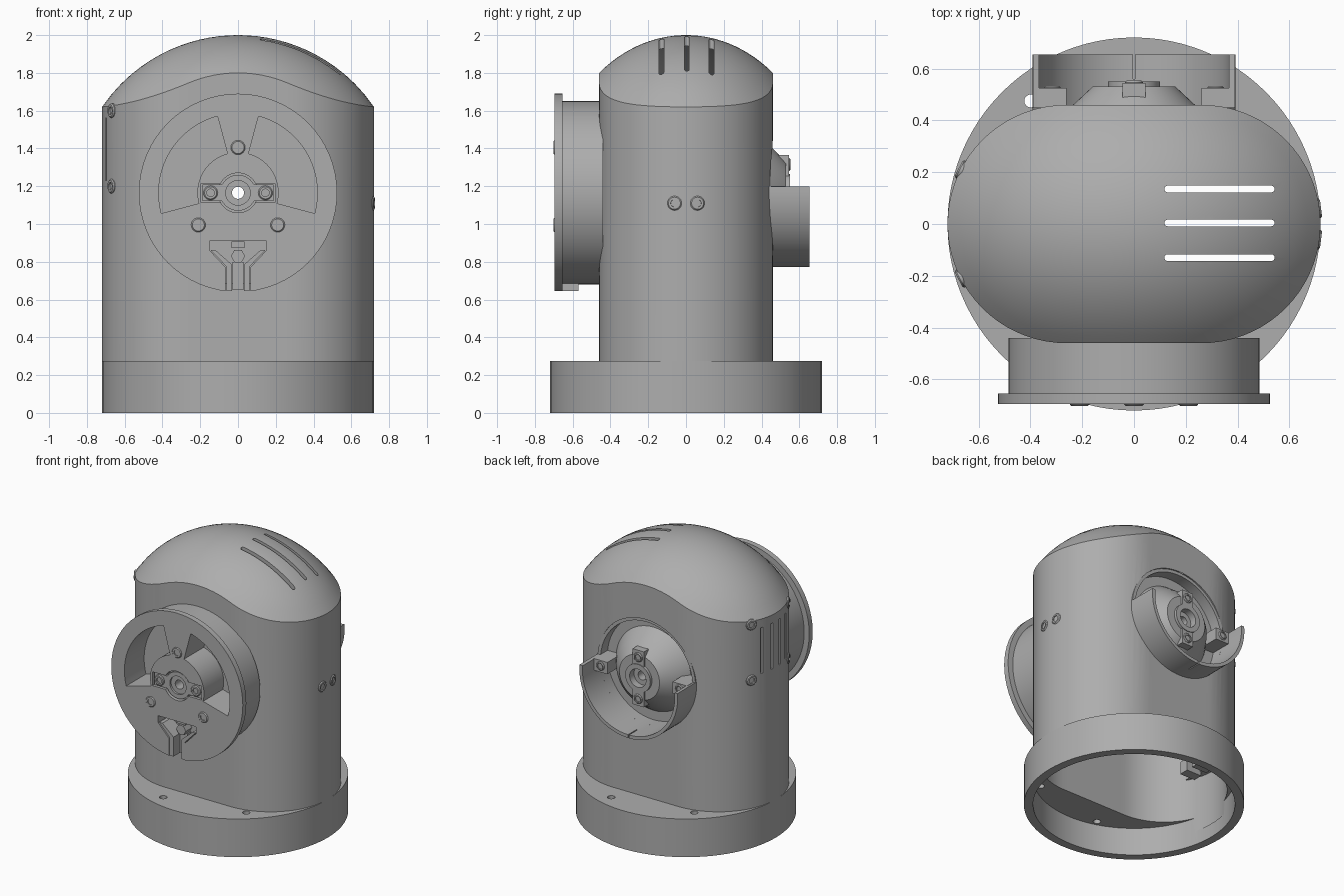
import bpy, bmesh
from math import sin, cos, pi, sqrt, radians
from mathutils import Vector

if "Cube" in bpy.data.objects:
    bpy.data.objects.remove(bpy.data.objects["Cube"], do_unlink=True)

grey = bpy.data.materials.new("plain grey")
grey.use_nodes = True
COLOR = (0.42, 0.42, 0.42, 1)
grey.diffuse_color = COLOR
grey.node_tree.nodes["Principled BSDF"].inputs["Base Color"].default_value = COLOR

AXIS_Z = 1.165          # height of the front-to-back shaft


def make(name, verts, faces):
    bm = bmesh.new()
    vs = [bm.verts.new(v) for v in verts]
    for f in faces:
        bm.faces.new([vs[i] for i in f])
    bmesh.ops.recalc_face_normals(bm, faces=bm.faces)
    mesh = bpy.data.meshes.new(name)
    bm.to_mesh(mesh)
    bm.free()
    ob = bpy.data.objects.new(name, mesh)
    bpy.context.collection.objects.link(ob)
    mesh.materials.append(grey)
    return ob


def prism(name, pts, d0, d1, axis="y"):
    """Extrude a 2D outline along an axis."""
    place = {"x": lambda u, v, d: (d, u, v),
             "y": lambda u, v, d: (u, d, v),
             "z": lambda u, v, d: (u, v, d)}[axis]
    n = len(pts)
    verts = [place(u, v, d) for d in (d0, d1) for u, v in pts]
    faces = [(i, (i + 1) % n, n + (i + 1) % n, n + i) for i in range(n)]
    return make(name, verts, faces + [list(range(n)), list(range(n, 2 * n))])


def arc(r, a0=0, a1=360, n=48, u=0, v=0):
    steps = n if a1 - a0 == 360 else n + 1
    angles = [radians(a0 + (a1 - a0) * i / n) for i in range(steps)]
    return [(u + r * cos(a), v + r * sin(a)) for a in angles]


def rect(u0, u1, v0, v1):
    return [(u0, v0), (u1, v0), (u1, v1), (u0, v1)]


def lathe(name, profile, center=(0, 0, AXIS_Z), axis=(0, 1, 0), n=64):
    """Spin a closed (radius, distance) profile round an axis."""
    q = Vector(axis).to_track_quat("Z", "Y")
    m = len(profile)
    verts = [Vector(center) + q @ Vector((r * cos(2 * pi * i / n), r * sin(2 * pi * i / n), d))
             for i in range(n) for r, d in profile]
    faces = [(i * m + j, i * m + (j + 1) % m, (i + 1) % n * m + (j + 1) % m, (i + 1) % n * m + j)
             for i in range(n) for j in range(m)]
    return make(name, verts, faces)


def cut(ob, *cutters):
    for c in cutters:
        mod = ob.modifiers.new("cut", "BOOLEAN")
        mod.operation, mod.solver, mod.object = "DIFFERENCE", "EXACT", c
        bpy.context.view_layer.objects.active = ob
        bpy.ops.object.modifier_apply(modifier=mod.name)
        bpy.data.objects.remove(c, do_unlink=True)


def dome_height(x, y):
    return 2 - 0.872 + sqrt(0.872 ** 2 - x * x - (1.208 * y) ** 2)


def body_solid(name, z0, inset):
    """Upright solid with an oval plan and a domed top."""
    r, c = 0.46 - inset, 0.26
    half = arc(r, -90, 90, 36, c) + [(c - 2 * c * i / 12, r) for i in range(1, 12)]
    loop = half + [(-x, -y) for x, y in half]
    n, rings = len(loop), 14
    verts = [(x, y, z0) for x, y in loop]
    for k in range(rings):
        s = 1 - k / rings
        verts += [(x * s, y * s, dome_height(x * s, y * s) - inset) for x, y in loop]
    verts.append((0, 0, 2 - inset))
    faces = [(k * n + i, k * n + (i + 1) % n, (k + 1) * n + (i + 1) % n, (k + 1) * n + i)
             for k in range(rings) for i in range(n)]
    faces += [(rings * n + i, rings * n + (i + 1) % n, len(verts) - 1) for i in range(n)]
    return make(name, verts, faces + [list(range(n))])


def screw(name, center, axis, r=0.038):
    lathe(name, [(0.006, -0.03), (r, -0.03), (r, 0.004), (r - 0.006, 0.01), (0.02, 0.01),
                 (0.02, -0.012), (0.006, -0.012)], center, axis, 24)


# Base ring, open underneath, with screw holes in its ledges
base = prism("base_ring", arc(0.72, n=96), 0, 0.275, "z")
cut(base, prism("c", arc(0.66, n=96), -0.1, 0.2, "z"), body_solid("c", 0.1, 0.05))
for a in (-107, -50, 73, 130):
    hole = (0.62 * cos(radians(a)), 0.62 * sin(radians(a)))
    cut(base, prism("c", arc(0.025, n=20, u=hole[0], v=hole[1]), 0.1, 0.4, "z"))

# Hollow domed housing
body = body_solid("housing", 0.27, 0)
cut(body, body_solid("c", 0.2, 0.05),
    prism("c", arc(0.39, n=64, v=AXIS_Z), 0.3, 0.6),
    prism("c", arc(0.06, v=AXIS_Z), -0.6, -0.3))
for y in (-0.13, 0.004, 0.135):          # dome vents
    slot = arc(0.013, 90, 270, 8, 0.13, y) + arc(0.013, -90, 90, 8, 0.53, y)
    cut(body, prism("c", slot, 1.7, 2.1, "z"))
for y in (-0.135, -0.045, 0.045, 0.135):  # side vents
    cut(body, prism("c", rect(y - 0.011, y + 0.011, 1.23, 1.56), -0.8, -0.685, "x"))

# Front drum with flange, pockets and hub recess
drum = lathe("front_drum", [(0.032, 0.44), (0.485, 0.44), (0.485, 0.655), (0.525, 0.655),
                            (0.525, 0.695), (0.032, 0.695)], axis=(0, -1, 0))
for a in (-15, 105):
    sector = arc(0.42, a, a + 90, 24, 0, AXIS_Z) + arc(0.215, a, a + 90, 16, 0, AXIS_Z)[::-1]
    cut(drum, prism("c", sector, -0.8, -0.47))
cut(drum, prism("c", rect(-0.195, 0.195, AXIS_Z - 0.05, AXIS_Z + 0.05), -0.8, -0.665),
    prism("c", arc(0.105, v=AXIS_Z), -0.8, -0.655))
right_edge = [(0.065, 0.6), (0.065, 0.77), (0.15, 0.86), (0.15, 0.91)]
cut(drum, prism("c", right_edge + [(-x, z) for x, z in right_edge[::-1]], -0.8, -0.58))

# Hub bar and ring set in the recess
for s in (-1, 1):
    prism("hub_bar", rect(*sorted((s * 0.085, s * 0.188)), AXIS_Z - 0.044, AXIS_Z + 0.044), -0.685, -0.66)
    screw("hub_screw", (s * 0.145, -0.685, AXIS_Z), (0, -1, 0))
    screw("flange_screw", (s * 0.21, -0.692, 0.995), (0, -1, 0))
    # Rails of the latch slot
    rail = [(0.032, 0.645), (0.062, 0.645), (0.062, 0.775), (0.145, 0.862), (0.12, 0.862), (0.032, 0.785)]
    prism("latch_rail", [(s * x, z) for x, z in rail], -0.69, -0.57)
screw("flange_screw", (0, -0.692, 1.405), (0, -1, 0))
lathe("hub_ring", [(0.032, 0.65), (0.095, 0.65), (0.095, 0.685), (0.065, 0.685), (0.065, 0.67),
                   (0.032, 0.67)], axis=(0, -1, 0))
for z in (0.83, 0.89):
    prism("latch_nut", arc(0.038, n=6, v=z) if z < 0.85 else rect(-0.035, 0.035, z - 0.018, z + 0.018),
          -0.65, -0.57)
prism("latch_tongue", rect(-0.03, 0.03, 0.65, 0.80), -0.62, -0.57)

# Rear cup with its raised cone
lathe("rear_cup", [(0.032, 0.34), (0.41, 0.34), (0.41, 0.43), (0.39, 0.43), (0.39, 0.37),
                   (0.3, 0.37), (0.235, 0.46), (0.16, 0.53), (0.1, 0.53), (0.1, 0.55),
                   (0.065, 0.55), (0.065, 0.5), (0.032, 0.5)])
# Rear half collar with a thin wall, end tabs and hub tabs
collar = prism("rear_collar", arc(0.392, -185, 5, 48, 0, AXIS_Z) + arc(0.368, -185, 5, 48, 0, AXIS_Z)[::-1],
               0.36, 0.655)
cut(collar, prism("c", rect(-0.004, 0.004, 0.7, 0.85), 0.56, 0.7))
lathe("rear_rim", [(0.368, 0.36), (0.392, 0.36), (0.392, 0.45), (0.368, 0.45)])
for s in (-1, 1):
    prism("collar_tab", rect(*sorted((s * 0.26, s * 0.375)), AXIS_Z - 0.05, AXIS_Z + 0.035), 0.36, 0.525)
    screw("collar_screw", (s * 0.315, 0.523, AXIS_Z - 0.005), (0, 1, 0), 0.032)
    prism("hub_tab", rect(-0.045, 0.045, *sorted((AXIS_Z + s * 0.09, AXIS_Z + s * 0.2))), 0.44, 0.545)
    screw("hub_tab_screw", (0, 0.543, AXIS_Z + s * 0.15), (0, 1, 0), 0.034)
    # Housing side screws
    screw("side_screw", (0.712, s * 0.06, 1.11), (1, s * 0.13, 0))
    for z in (1.2, 1.6):
        screw("vent_screw", (-0.668, s * 0.21, z), (-0.89, s * 0.456, 0))

# Connector bracket inside the housing
prism("inner_plate", rect(-0.2, 0.14, 0.5, 0.6), -0.67, -0.61, "x")
for y in (-0.09, 0.03):
    prism("inner_plug", rect(y - 0.035, y + 0.035, 0.47, 0.56), -0.62, -0.5, "x")
for y in (-0.17, 0.11):
    screw("inner_screw", (-0.605, y, 0.55), (1, 0, 0), 0.03)

# Smooth curved faces, keep crisp edges
bpy.ops.object.select_all(action="DESELECT")
for ob in bpy.context.collection.objects:
    if ob.type == "MESH" and grey.name in ob.data.materials:
        ob.select_set(True)
        bpy.context.view_layer.objects.active = ob
bpy.ops.object.shade_smooth_by_angle(angle=radians(28))
